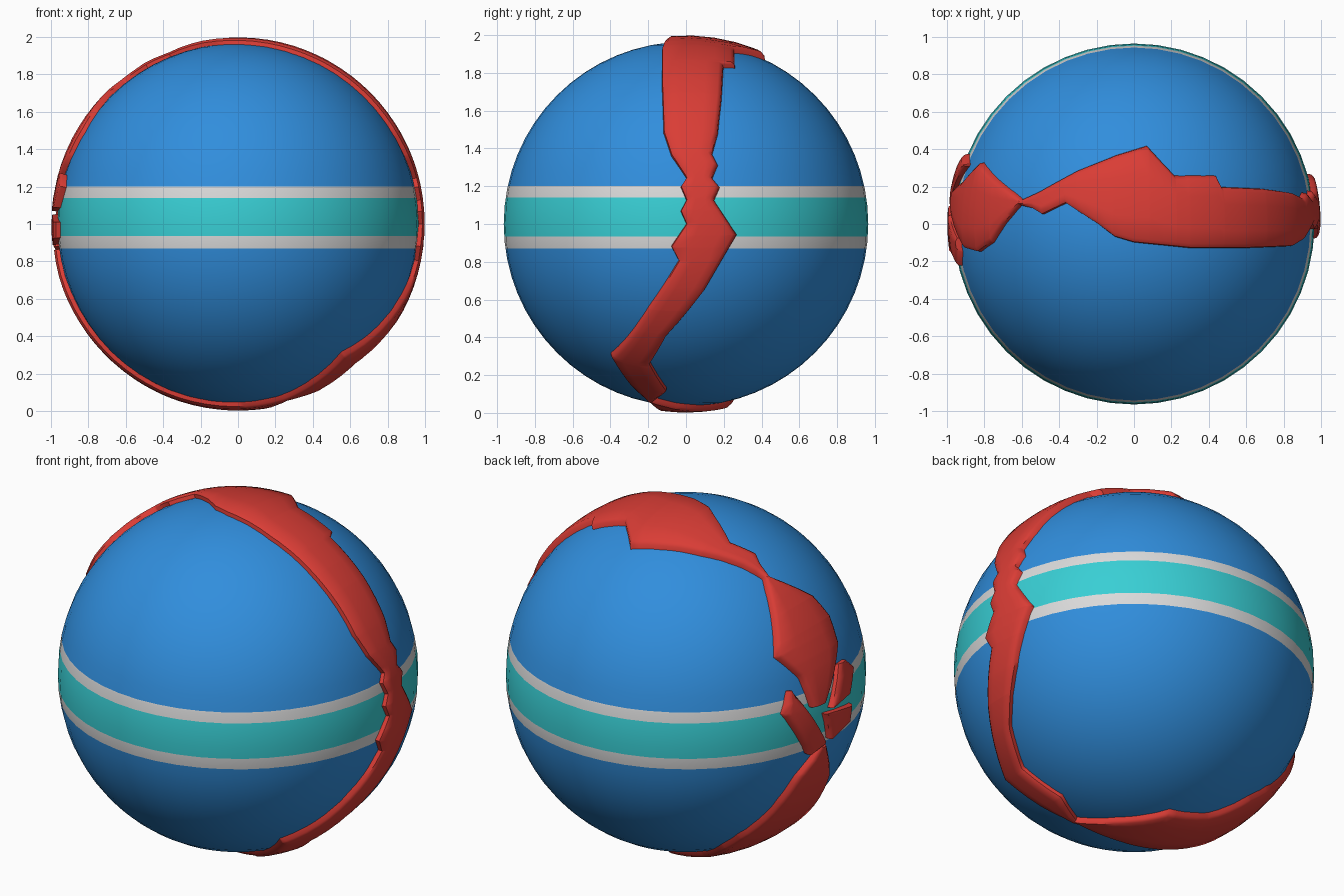
import bpy
import bmesh
from math import sin, cos, sqrt, radians
from mathutils import Vector

CENTRE = Vector((0, 0, 1))
BALL_RADIUS = 0.965
CRUST_RADIUS = 0.998
SUNK_RADIUS = 0.95

default_cube = bpy.data.objects.get("Cube")
if default_cube:
    bpy.data.objects.remove(default_cube, do_unlink=True)


def make_material(name, colour):
    material = bpy.data.materials.new(name)
    material.use_nodes = True
    material.diffuse_color = (*colour, 1)
    shader = next(n for n in material.node_tree.nodes if n.type == "BSDF_PRINCIPLED")
    shader.inputs["Base Color"].default_value = (*colour, 1)
    return material


blue = make_material("ocean blue", (0.03, 0.27, 0.72))
teal = make_material("band teal", (0.04, 0.62, 0.66))
white = make_material("stripe white", (0.7, 0.7, 0.7))
red = make_material("crust red", (0.7, 0.046, 0.036))


def add_object(name, bm, materials, sharp_angle):
    mesh = bpy.data.meshes.new(name)
    bm.to_mesh(mesh)
    bm.free()
    for material in materials:
        mesh.materials.append(material)
    obj = bpy.data.objects.new(name, mesh)
    bpy.context.collection.objects.link(obj)
    bpy.ops.object.select_all(action="DESELECT")
    obj.select_set(True)
    bpy.context.view_layer.objects.active = obj
    bpy.ops.object.shade_smooth_by_angle(angle=radians(sharp_angle))
    return obj


# Ball, cut at the stripe heights and coloured by height
def build_ball():
    stripe_cuts = (-0.13, -0.065, 0.14, 0.2)
    bm = bmesh.new()
    bmesh.ops.create_uvsphere(bm, u_segments=48, v_segments=32, radius=BALL_RADIUS)
    for height in stripe_cuts:
        geometry = bm.verts[:] + bm.edges[:] + bm.faces[:]
        bmesh.ops.bisect_plane(bm, geom=geometry, dist=1e-5,
                               plane_co=(0, 0, height), plane_no=(0, 0, 1))
    low, mid_low, mid_high, high = stripe_cuts
    for face in bm.faces:
        z = face.calc_center_median().z
        if mid_low < z < mid_high:
            face.material_index = 1
        elif low < z < high:
            face.material_index = 2
    bmesh.ops.translate(bm, vec=CENTRE, verts=bm.verts)
    add_object("ball", bm, (blue, teal, white), 40)


def edge_value(edge, angle):
    for (a, ya), (b, yb) in zip(edge, edge[1:]):
        if a <= angle <= b:
            return ya + (yb - ya) * (angle - a) / max(b - a, 1e-6)
    return edge[-1][1] if angle > edge[-1][0] else edge[0][1]


def on_sphere(angle, y, radius):
    reach = sqrt(radius * radius - y * y)
    turn = radians(angle)
    return CENTRE + Vector((reach * cos(turn), y, reach * sin(turn)))


# A raised strip around the y axis between two (angle, y) edges
def build_crust(name, front_edge, back_edge, step=4):
    front_edge, back_edge = sorted(front_edge), sorted(back_edge)
    start = max(front_edge[0][0], back_edge[0][0])
    end = min(front_edge[-1][0], back_edge[-1][0])
    angles = {a for a, _ in front_edge + back_edge if start <= a <= end}
    count = max(2, int((end - start) / step))
    angles |= {start + (end - start) * i / count for i in range(count + 1)}
    angles = sorted(angles)
    bm = bmesh.new()

    def make_row(angle, sunk):
        front, back = edge_value(front_edge, angle), edge_value(back_edge, angle)
        back = max(back, front + 0.01)
        bevel = min(0.025, (back - front) / 3)
        inner = [front + bevel + (back - front - 2 * bevel) * i / 4 for i in range(5)]
        section = [(front, SUNK_RADIUS), (front + bevel * 0.2, CRUST_RADIUS - 0.012)]
        section += [(y, CRUST_RADIUS) for y in inner]
        section += [(back - bevel * 0.2, CRUST_RADIUS - 0.012), (back, SUNK_RADIUS)]
        return [bm.verts.new(on_sphere(angle, y, SUNK_RADIUS if sunk else r))
                for y, r in section]

    rows = [make_row(start, True)]
    rows += [make_row(angle, False) for angle in angles]
    rows.append(make_row(end, True))
    for row, after in zip(rows, rows[1:]):
        for i in range(len(row) - 1):
            bm.faces.new((row[i], row[i + 1], after[i + 1], after[i]))
    bmesh.ops.dissolve_degenerate(bm, dist=1e-5, edges=bm.edges)
    add_object(name, bm, (red,), 45)


build_ball()

# Main ridge: over the top, down the left side and back underneath
ridge_front = [
    (173, .08), (158, -.13), (149, -.15), (141, -.1), (135, 0), (128.5, .1),
    (123.5, .08), (120, .05), (112, .11), (101.5, 0), (96, -.07), (90, -.1),
    (72, -.13), (52, -.13), (30, -.12), (22, -.08), (14.5, 0), (11.7, -.03),
    (7.5, 0), (4, -.03), (0, 0), (-7, -.08), (-11.5, -.04), (-27.6, -.2),
    (-51, -.4), (-64.5, -.3), (-76, -.2), (-90, -.15), (-114, -.1),
    (-143, -.08), (-158, -.04), (-172, .08)]
ridge_back = [
    (173, .19), (162, .23), (152, .33), (132, .17), (128, .13), (121, .18),
    (108.5, .29), (96, .37), (85.5, .42), (76.7, .26), (62.6, .26), (61, .2),
    (44, .19), (30, .17), (22.5, .14), (19, .17), (14.5, .14), (11.7, .18),
    (7.5, .15), (-3.5, .27), (-21, .1), (-37, -.1), (-50, -.19), (-64.5, -.1),
    (-74.5, -.17), (-82, .02), (-93, .24), (-108.6, .27), (-123, .37),
    (-133, .38), (-153, .31), (-163, .26), (-172, .13)]
build_crust("main_ridge", ridge_front, ridge_back)

# Broken plates where the ridge splits on the right side
build_crust("back_fragment",
            [(164.5, .31), (187, .08), (189, .2)],
            [(164.5, .32), (171.5, .377), (189, .22)])
build_crust("lower_fragment",
            [(177, .08), (179.4, -.165), (184.4, -.147), (186.5, .03)],
            [(177, .1), (186.5, .06)])
build_crust("upper_fragment",
            [(164, -.15), (168, -.225), (174.8, -.15), (176, .02)],
            [(164, -.07), (176, .05)])
